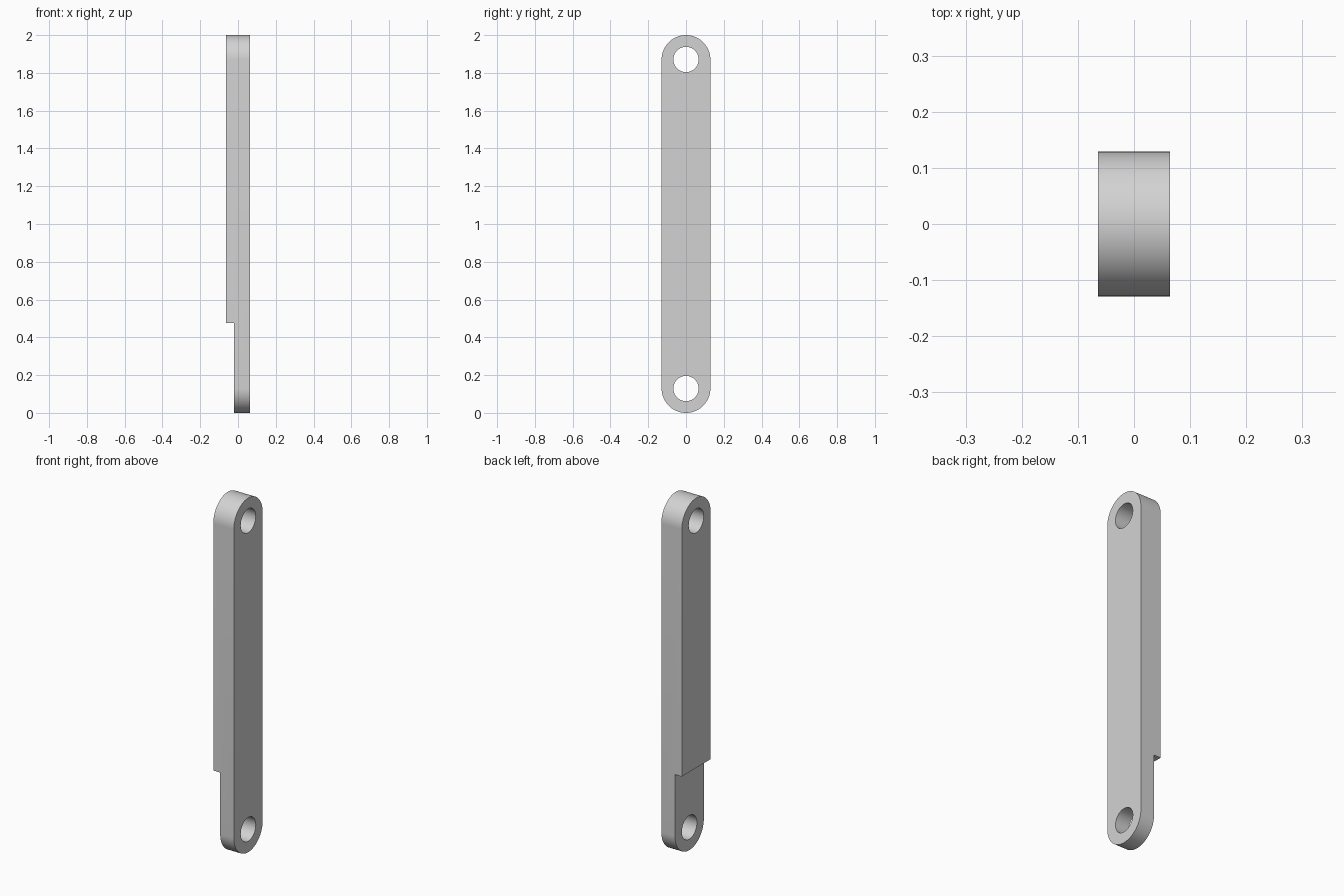
import bpy
import bmesh
from math import pi, sin, cos

if "Cube" in bpy.data.objects:
    bpy.data.objects.remove(bpy.data.objects["Cube"], do_unlink=True)

HEIGHT, RADIUS, HALF_X = 2.0, 0.129, 0.064
HOLE_RADIUS = 0.067
STEP_X, STEP_Z = -0.021, 0.476
ARC_STEPS = 32
EYES = (RADIUS, HEIGHT - RADIUS)

grey = bpy.data.materials.new("light grey")
grey.use_nodes = True
colour = (0.65, 0.65, 0.65, 1)
grey.diffuse_color = colour
grey.node_tree.nodes["Principled BSDF"].inputs["Base Color"].default_value = colour


def prism(name, outline, x0, x1):
    """Extrude a (y, z) outline along x."""
    bm = bmesh.new()
    face = bm.faces.new([bm.verts.new((x0, y, z)) for y, z in outline])
    side = bmesh.ops.extrude_face_region(bm, geom=[face])
    verts = [v for v in side["geom"] if isinstance(v, bmesh.types.BMVert)]
    bmesh.ops.translate(bm, verts=verts, vec=(x1 - x0, 0, 0))
    bmesh.ops.recalc_face_normals(bm, faces=bm.faces)
    mesh = bpy.data.meshes.new(name)
    bm.to_mesh(mesh)
    bm.free()
    mesh.materials.append(grey)
    obj = bpy.data.objects.new(name, mesh)
    bpy.context.collection.objects.link(obj)
    return obj


def arc(z, radius, start, sweep, steps):
    return [(radius * cos(start + sweep * i / steps),
             z + radius * sin(start + sweep * i / steps)) for i in range(steps + 1)]


# Round-ended bar
outline = arc(EYES[1], RADIUS, 0, pi, ARC_STEPS) + arc(EYES[0], RADIUS, pi, pi, ARC_STEPS)
bar = prism("link_bar", outline, -HALF_X, HALF_X)

# Pin holes and the thinned lower end
cutters = [prism("pin_hole_cutter", arc(z, HOLE_RADIUS, 0, 2 * pi, 2 * ARC_STEPS)[:-1], -1, 1)
           for z in EYES]
cutters.append(prism("step_cutter", [(-1, -1), (1, -1), (1, STEP_Z), (-1, STEP_Z)], -1, STEP_X))

bpy.context.view_layer.objects.active = bar
for cutter in cutters:
    mod = bar.modifiers.new(cutter.name, "BOOLEAN")
    mod.operation = "DIFFERENCE"
    mod.solver = "EXACT"
    mod.object = cutter
    bpy.ops.object.modifier_apply(modifier=mod.name)
for cutter in cutters:
    bpy.data.objects.remove(cutter, do_unlink=True)

# Smooth round surfaces, crisp edges
bpy.ops.object.select_all(action="DESELECT")
bar.select_set(True)
bpy.ops.object.shade_smooth_by_angle(angle=pi / 6)
